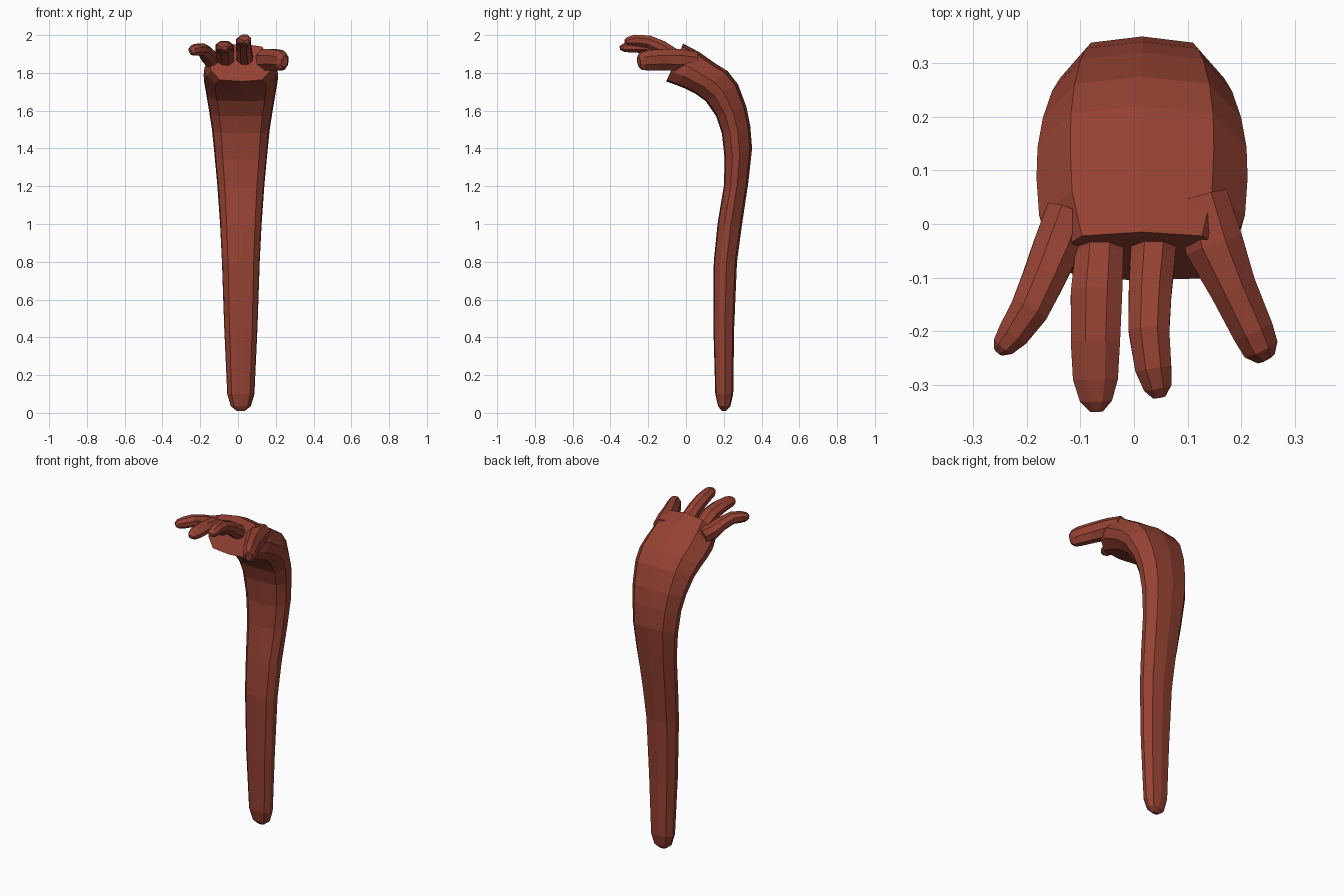
import bpy, bmesh, math
from mathutils import Vector

skin = bpy.data.materials.new("red_brown")
skin.diffuse_color = (0.30, 0.054, 0.033, 1)


def loft(name, rings):
    """Skin closed rings of points and cap both ends."""
    bm = bmesh.new()
    loops = [[bm.verts.new(p) for p in ring] for ring in rings]
    n = len(loops[0])
    for a, b in zip(loops, loops[1:]):
        for i in range(n):
            j = (i + 1) % n
            bm.faces.new((a[i], a[j], b[j], b[i]))
    bm.faces.new(loops[0])
    bm.faces.new(loops[-1])
    bmesh.ops.recalc_face_normals(bm, faces=bm.faces)
    me = bpy.data.meshes.new(name)
    bm.to_mesh(me)
    bm.free()
    me.materials.append(skin)
    ob = bpy.data.objects.new(name, me)
    bpy.context.collection.objects.link(ob)
    return ob


# Arm and palm: inner y, inner z, outer y, outer z, half width
ARM = [
    (.190, .010, .212, .010, .02), (.170, .035, .235, .035, .053),
    (.155, .10, .25, .10, .072), (.145, .45, .255, .45, .088),
    (.147, .80, .27, .80, .10), (.167, 1.0, .297, 1.0, .11),
    (.20, 1.20, .33, 1.22, .125), (.205, 1.34, .35, 1.40, .14),
    (.19, 1.48, .34, 1.52, .153), (.16, 1.57, .32, 1.62, .168),
    (.105, 1.65, .275, 1.74, .185), (.05, 1.69, .22, 1.81, .195),
    (.0, 1.715, .155, 1.85, .197), (-.05, 1.735, .07, 1.91, .192),
    (-.105, 1.755, -.015, 1.955, .165),
]
# Section: width fraction, depth fraction from inner to outer side
SECTION = [(0, 0), (.68, .04), (.95, .28), (1, .55), (.68, .92),
           (0, 1), (-.68, .92), (-1, .55), (-.95, .28), (-.68, .04)]
CX = .015


def arm_ring(yi, zi, yo, zo, w):
    return [(CX + u * w, yi + (yo - yi) * t, zi + (zo - zi) * t)
            for u, t in SECTION]


loft("arm_and_palm", [arm_ring(*r) for r in ARM])


# Digits: path of x, y, z, half width, half height
def digit(name, path):
    pts = [Vector(p[:3]) for p in path]
    rings = []
    for i, (p, row) in enumerate(zip(pts, path)):
        d = (pts[min(i + 1, len(pts) - 1)] - pts[max(i - 1, 0)]).normalized()
        side = d.cross(Vector((0, 0, 1))).normalized()
        up = side.cross(d)
        ring = []
        for k in range(8):
            a = math.radians(22.5 + 45 * k)
            ring.append(p + side * row[3] * 1.08 * math.cos(a)
                        + up * row[4] * 1.08 * math.sin(a))
        rings.append(ring)
    loft(name, rings)


digit("thumb", [(.125, .05, 1.86, .05, .05), (.15, -.04, 1.868, .055, .058),
                (.185, -.12, 1.87, .044, .056), (.222, -.20, 1.867, .039, .054),
                (.236, -.232, 1.863, .034, .048), (.246, -.25, 1.86, .018, .03)])
digit("index_finger", [(.04, .0, 1.86, .042, .04), (.035, -.06, 1.885, .042, .04),
                       (.03, -.13, 1.935, .04, .036), (.028, -.20, 1.965, .038, .034),
                       (.036, -.27, 1.972, .034, .03), (.044, -.305, 1.968, .026, .022),
                       (.047, -.323, 1.965, .012, .01)])
digit("middle_finger", [(-.065, .0, 1.86, .045, .04), (-.065, -.06, 1.88, .045, .04),
                        (-.07, -.13, 1.925, .048, .036), (-.072, -.22, 1.938, .046, .032),
                        (-.072, -.29, 1.936, .042, .029), (-.071, -.33, 1.934, .030, .022),
                        (-.070, -.35, 1.932, .012, .01)])
digit("little_finger", [(-.12, .02, 1.86, .045, .045), (-.145, -.045, 1.875, .044, .042),
                        (-.168, -.10, 1.905, .04, .036), (-.195, -.16, 1.925, .036, .032),
                        (-.225, -.205, 1.922, .03, .03), (-.243, -.227, 1.918, .022, .024),
                        (-.253, -.238, 1.914, .01, .012)])
